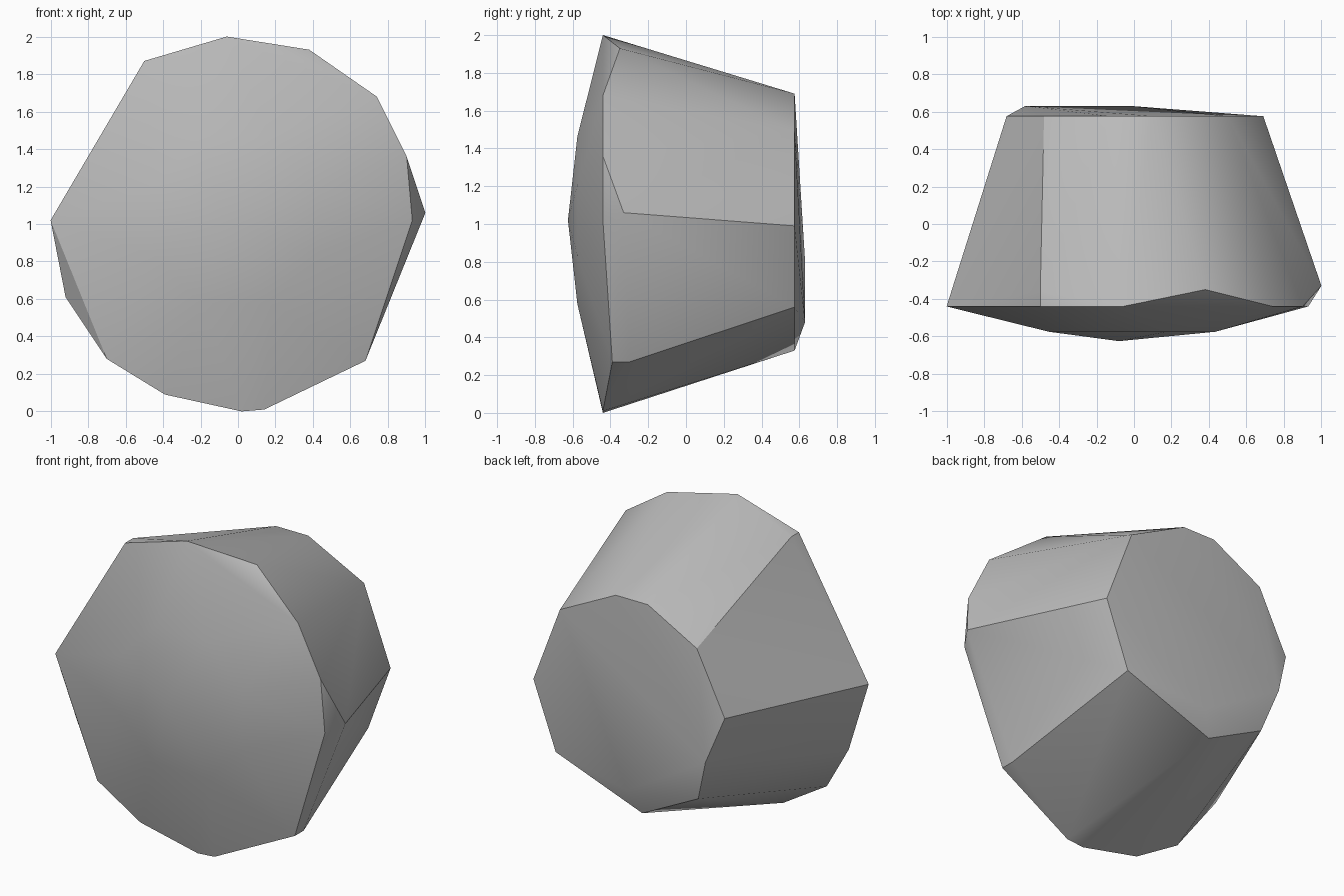
import bpy
import bmesh
import math

default_cube = bpy.data.objects.get("Cube")
if default_cube:
    bpy.data.objects.remove(default_cube, do_unlink=True)


def make_material(name, colour):
    material = bpy.data.materials.new(name)
    material.use_nodes = True
    material.diffuse_color = colour
    shader = material.node_tree.nodes["Principled BSDF"]
    shader.inputs["Base Color"].default_value = colour
    shader.inputs["Roughness"].default_value = 0.9
    return material


def profile_at(depth, outline):
    """Place an x, z outline at one depth along y."""
    return [(x, depth, z) for x, z in outline]


def ring_at(depth, centre_x, centre_z, radius, sides):
    """Regular polygon facing the front, with flat sides left and right."""
    corners = []
    for i in range(sides):
        angle = math.tau * (i + 0.5) / sides
        corners.append((centre_x + radius * math.cos(angle), depth,
                        centre_z + radius * math.sin(angle)))
    return corners


# Wide front rim, with a few chipped corners set further back
front_rim = profile_at(-0.44, [
    (-1, 1.02), (-0.5, 1.87), (-0.06, 2), (0.74, 1.68), (0.9, 1.36),
    (0.93, 1.02), (0.14, 0.01), (0.02, 0), (-0.39, 0.09), (-0.7, 0.28)])
chipped_corners = [
    (0.38, -0.35, 1.93), (1, -0.33, 1.06), (0.68, -0.39, 0.27),
    (0.68, -0.3, 0.27), (-0.92, -0.35, 0.61), (-0.5, -0.36, 1.87)]

# Shallow domed front
dome = ring_at(-0.575, -0.01, 1.02, 0.48, 8) + [(-0.08, -0.625, 1.02)]

# Narrow, nearly flat back with a slight bulge low down
back_rim = profile_at(0.575, [
    (0.5, 1.49), (0.1, 1.69), (-0.13, 1.69), (-0.48, 1.5), (-0.68, 1.1),
    (-0.49, 0.53), (-0.09, 0.33), (0.53, 0.56), (0.69, 0.99)])
back_bulge = profile_at(0.63, [(-0.58, 0.81), (-0.02, 0.48)])

# Wrap all the corners in one faceted boulder
bm = bmesh.new()
for corner in front_rim + chipped_corners + dome + back_rim + back_bulge:
    bm.verts.new(corner)
hull = bmesh.ops.convex_hull(bm, input=bm.verts[:])
unused = [v for v in bm.verts if not v.link_faces]
bmesh.ops.delete(bm, geom=unused, context="VERTS")
bmesh.ops.recalc_face_normals(bm, faces=bm.faces[:])

mesh = bpy.data.meshes.new("boulder")
bm.to_mesh(mesh)
bm.free()
boulder = bpy.data.objects.new("boulder", mesh)
bpy.context.collection.objects.link(boulder)
mesh.materials.append(make_material("stone grey", (0.5, 0.5, 0.5, 1)))

# Soft shading with crisp chipped edges
bpy.ops.object.select_all(action="DESELECT")
boulder.select_set(True)
bpy.context.view_layer.objects.active = boulder
bpy.ops.object.shade_smooth_by_angle(angle=math.radians(30))
